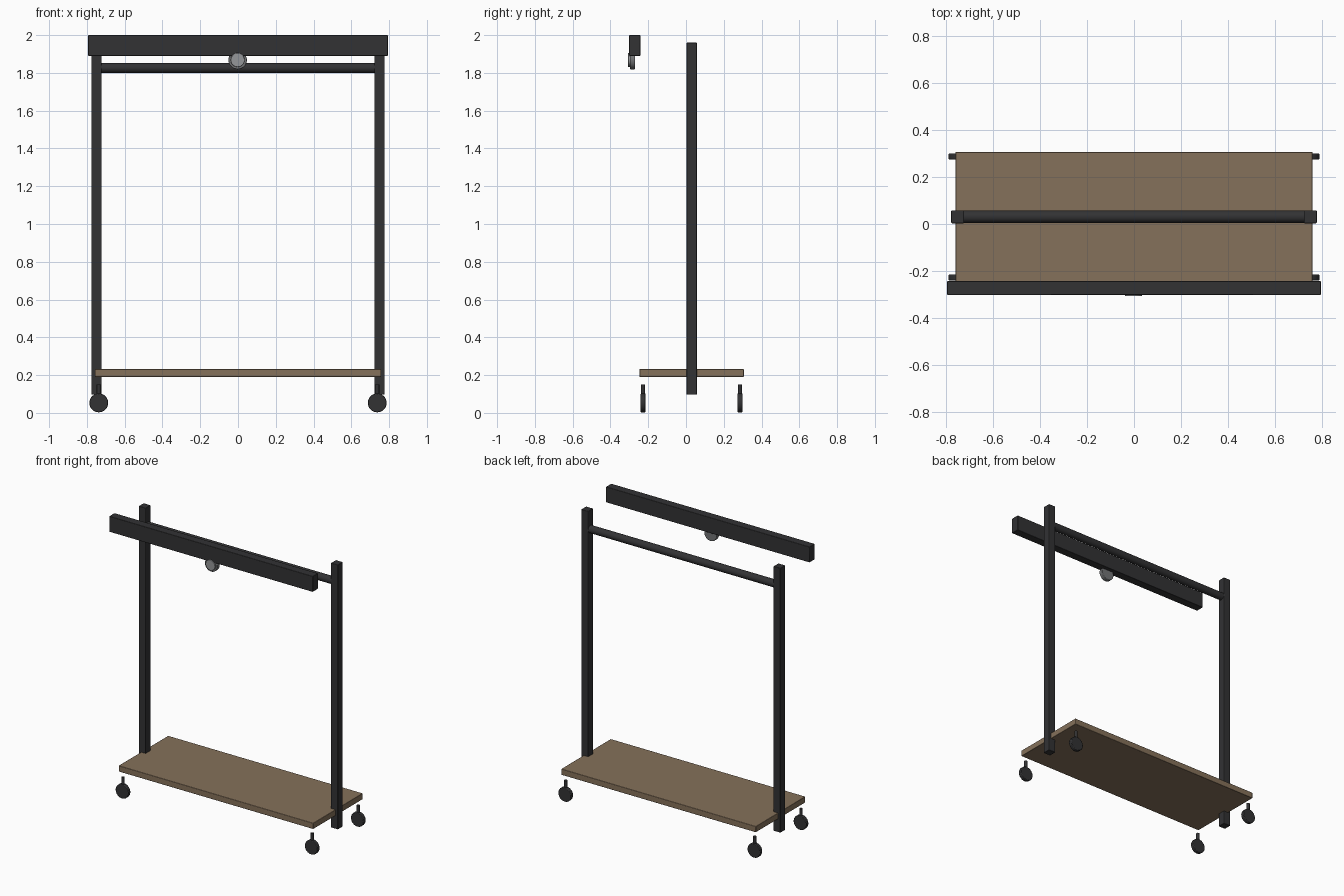
import bpy, math

if "Cube" in bpy.data.objects:
    bpy.data.objects.remove(bpy.data.objects["Cube"])


def material(name, rgb):
    m = bpy.data.materials.new(name)
    m.diffuse_color = (*rgb, 1.0)
    m.use_nodes = True
    m.node_tree.nodes["Principled BSDF"].inputs["Base Color"].default_value = m.diffuse_color
    return m


BLACK = material("black metal", (0.032, 0.032, 0.034))
WOOD = material("brown wood", (0.235, 0.165, 0.103))
STEEL = material("dark grey steel", (0.17, 0.175, 0.18))
FACE = material("light grey steel", (0.30, 0.31, 0.32))


def finish(obj, name, mat, bevel):
    obj.name = name
    obj.data.materials.append(mat)
    if bevel:
        mod = obj.modifiers.new("edge", 'BEVEL')
        mod.width = bevel
        mod.segments = 2
        mod.limit_method = 'ANGLE'
    bpy.ops.object.shade_smooth_by_angle(angle=math.radians(35))
    return obj


def box(name, lo, hi, mat, bevel=0.003):
    centre = [(a + b) / 2 for a, b in zip(lo, hi)]
    bpy.ops.mesh.primitive_cube_add(size=1, location=centre)
    obj = bpy.context.object
    obj.scale = [b - a for a, b in zip(lo, hi)]
    bpy.ops.object.transform_apply(location=False, rotation=False, scale=True)
    return finish(obj, name, mat, bevel)


def rod(name, centre, radius, length, axis, mat, bevel=0.0, sides=32):
    turn = {'x': (0, math.pi / 2, 0), 'y': (math.pi / 2, 0, 0), 'z': (0, 0, 0)}[axis]
    bpy.ops.mesh.primitive_cylinder_add(vertices=sides, radius=radius, depth=length,
                                        location=centre, rotation=turn)
    return finish(bpy.context.object, name, mat, bevel)


# bottom shelf
box("shelf", (-0.758, -0.246, 0.19), (0.758, 0.306, 0.232), WOOD)

# upright posts and casters
for side, sx in (("left", -1), ("right", 1)):
    x0, x1 = sorted((sx * 0.776, sx * 0.722))
    box(side + "_post", (x0, 0.003, 0.097), (x1, 0.058, 1.96), BLACK)
    for end, y in (("front", -0.227), ("back", 0.286)):
        rod(f"{end}_{side}_wheel", (sx * 0.737, y, 0.053), 0.05, 0.026, 'y', BLACK, 0.004)
        rod(f"{end}_{side}_stem", (sx * 0.737, y, 0.11), 0.011, 0.08, 'z', BLACK, sides=16)

# hanging rail between the posts
rod("hanging_rail", (0, 0.031, 1.826), 0.026, 1.46, 'x', BLACK)

# front header beam
box("header_beam", (-0.793, -0.301, 1.89), (0.793, -0.242, 2.0), BLACK)

# round fitting under the beam
rod("fitting_rim", (-0.002, -0.283, 1.868), 0.049, 0.028, 'y', STEEL, 0.003)
rod("fitting_face", (-0.002, -0.299, 1.868), 0.037, 0.015, 'y', FACE, 0.002)
